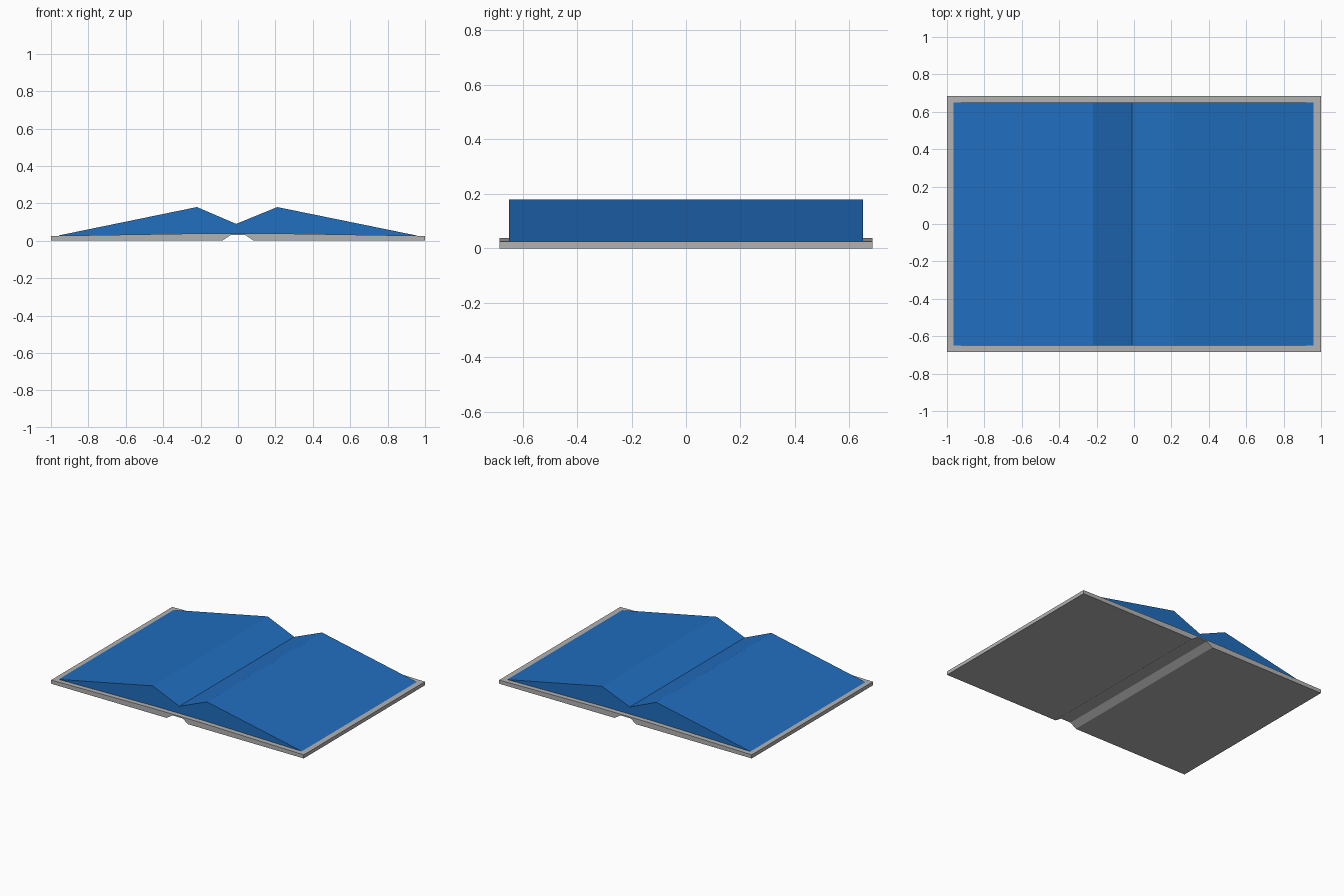
import bpy
import bmesh

cube = bpy.data.objects.get("Cube")
if cube:
    bpy.data.objects.remove(cube, do_unlink=True)


def make_material(name, rgb):
    mat = bpy.data.materials.new(name)
    mat.use_nodes = True
    mat.diffuse_color = (*rgb, 1)
    mat.node_tree.nodes["Principled BSDF"].inputs["Base Color"].default_value = (*rgb, 1)
    return mat


def extrude_profile(name, profile, half_depth, mat):
    """Sweep an (x, z) outline along y, centred on the origin."""
    bm = bmesh.new()
    face = bm.faces.new([bm.verts.new((x, -half_depth, z)) for x, z in profile])
    swept = bmesh.ops.extrude_face_region(bm, geom=[face])
    verts = [v for v in swept["geom"] if isinstance(v, bmesh.types.BMVert)]
    bmesh.ops.translate(bm, verts=verts, vec=(0, 2 * half_depth, 0))
    bmesh.ops.recalc_face_normals(bm, faces=bm.faces)
    mesh = bpy.data.meshes.new(name)
    bm.to_mesh(mesh)
    bm.free()
    mesh.materials.append(mat)
    obj = bpy.data.objects.new(name, mesh)
    bpy.context.collection.objects.link(obj)
    return obj


grey = make_material("cover grey", (0.45, 0.45, 0.45))
blue = make_material("page blue", (0.015, 0.156, 0.52))

# Open cover with a grooved spine underneath
half_cover = [(0.04, 0.03), (0.085, 0), (1, 0), (1, 0.026), (0.2, 0.039)]
mirrored = [(-x, z) for x, z in reversed(half_cover)]
extrude_profile("cover", half_cover + mirrored, 0.685, grey)

# Two fanned page blocks meeting in a central valley
pages = [(-0.965, 0.027), (-0.22, 0.18), (-0.01, 0.09), (0.21, 0.18),
         (0.96, 0.027), (0.2, 0.035), (-0.2, 0.035)]
extrude_profile("pages", pages, 0.65, blue)
